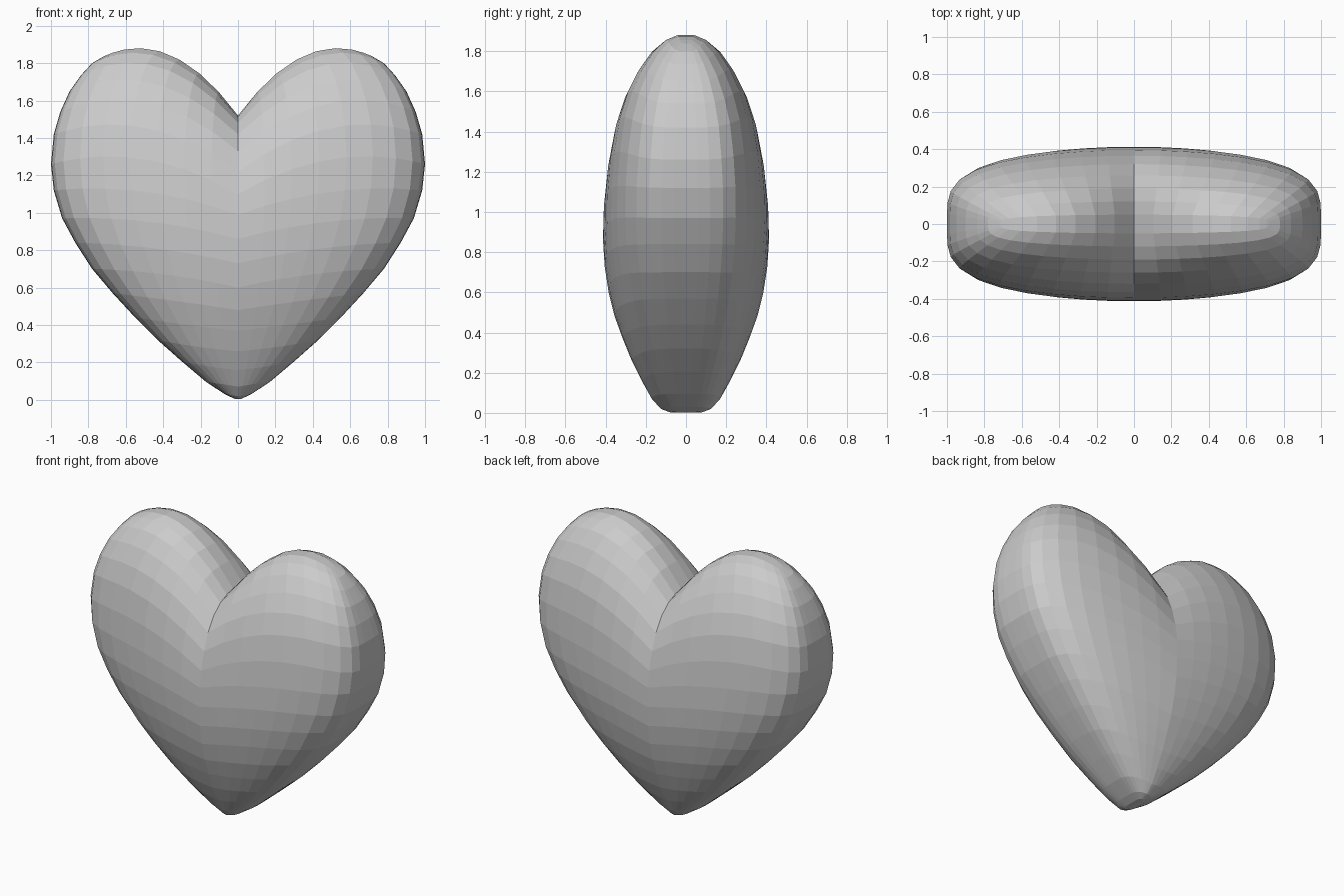
import bpy, bmesh
from math import cos, sin, pi, sqrt

if "Cube" in bpy.data.objects:
    bpy.data.objects.remove(bpy.data.objects["Cube"])

N = 44  # points around each ring

# Stacked rings, tip to lobes: half width, z at edge, z at lobe, z at centre, half depth
rows = [
    (.02, .006, .005, .003, .08), (.07, .03, .027, .02, .125),
    (.17, .095, .09, .07, .17), (.30, .205, .19, .16, .22),
    (.43, .32, .30, .26, .27), (.55, .44, .42, .37, .315),
    (.67, .57, .55, .48, .355), (.78, .70, .69, .60, .385),
    (.87, .84, .83, .73, .405), (.94, .97, .97, .86, .413),
    (.985, 1.12, 1.13, .99, .41), (1.0, 1.26, 1.30, 1.10, .395),
    (.985, 1.42, 1.47, 1.22, .365), (.95, 1.54, 1.60, 1.33, .32),
    (.90, 1.65, 1.71, 1.42, .26), (.84, 1.735, 1.80, 1.48, .19),
    (.78, 1.80, 1.855, 1.51, .12), (.72, 1.835, 1.88, 1.52, .05),
]


def section(k):
    """Point on the boxy pillow cross-section X^2 + Y^4 = 1."""
    a = 2 * pi * k / N
    c, s = cos(a), sin(a)
    if abs(s) < 1e-4:
        return c, 0.0
    r = sqrt((-c * c + sqrt(c ** 4 + 4 * s ** 4)) / (2 * s ** 4))
    return r * c, r * s


def row_height(X, edge, lobe, centre):
    """Parabola through the centre, the lobe (X = .75) and the edge."""
    X = abs(X)
    m = .75
    return (centre * (X - m) * (X - 1) / m
            + lobe * X * (X - 1) / (m * (m - 1))
            + edge * X * (X - m) / (1 - m))


bm = bmesh.new()
rings = []
for w, edge, lobe, centre, depth in rows:
    ring = []
    for k in range(N):
        X, Y = section(k)
        ring.append(bm.verts.new((w * X, depth * Y, row_height(X, edge, lobe, centre))))
    rings.append(ring)

# Body skin
for a, b in zip(rings, rings[1:]):
    for k in range(N):
        j = (k + 1) % N
        bm.faces.new((a[k], a[j], b[j], b[k]))

# Tip and cleft caps, strips running front to back
for ring in (rings[0], rings[-1]):
    for k in range(N // 2):
        quad = [ring[k], ring[k + 1], ring[N - k - 1], ring[(N - k) % N]]
        bm.faces.new(list(dict.fromkeys(quad)))

bmesh.ops.recalc_face_normals(bm, faces=bm.faces)
mesh = bpy.data.meshes.new("heart")
bm.to_mesh(mesh)
bm.free()
heart = bpy.data.objects.new("heart", mesh)
bpy.context.collection.objects.link(heart)
